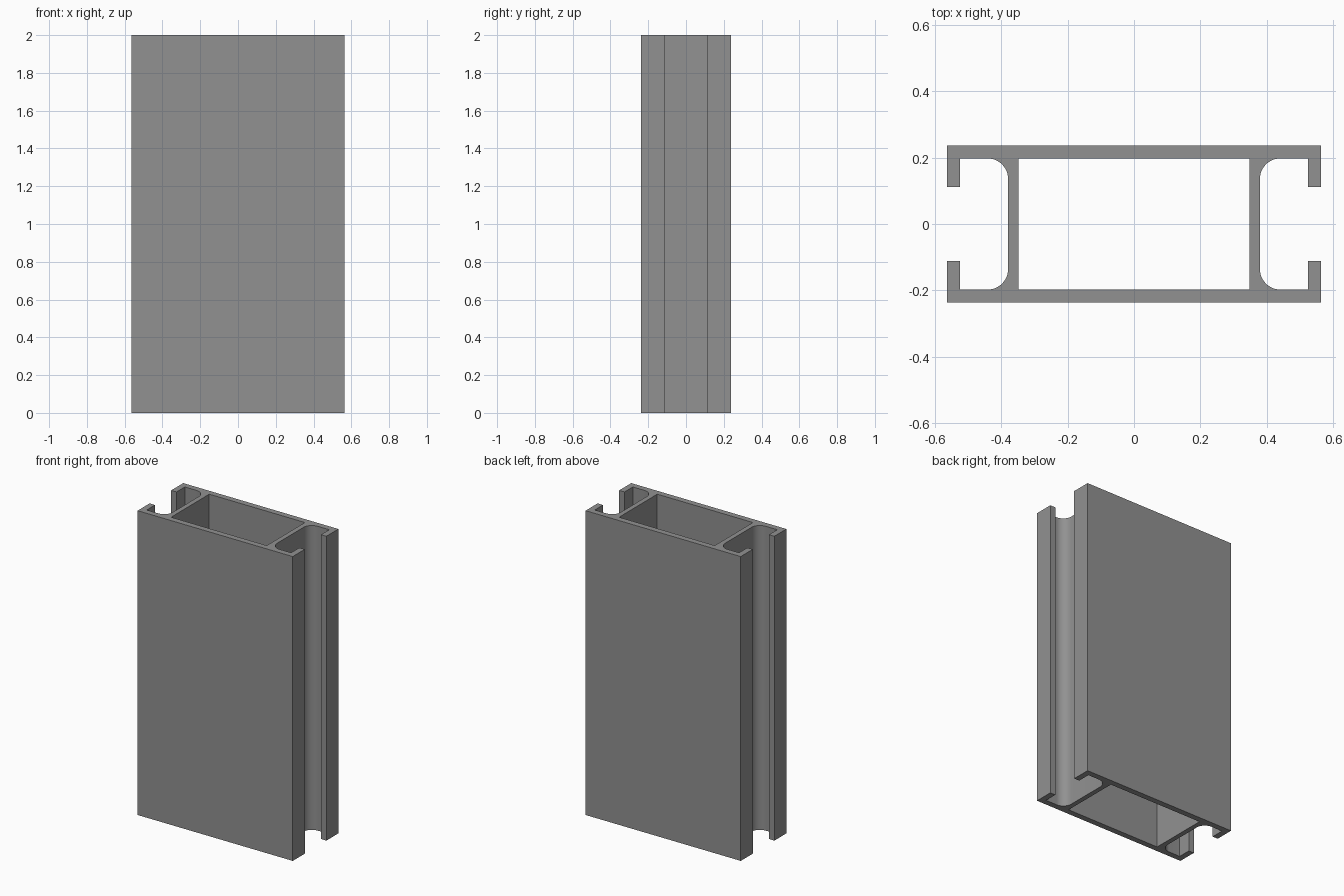
import bpy, bmesh
from math import sin, cos, pi

if "Cube" in bpy.data.objects:
    bpy.data.objects.remove(bpy.data.objects["Cube"])

HEIGHT = 2.0
W, H = 0.564, 0.237        # outer half sizes
INNER_Y = 0.198            # inside of the flanges
LIP_X, LIP_Y = 0.525, 0.112
WEB_OUT, WEB_IN = 0.38, 0.348
R, STEPS = 0.062, 12       # channel fillet


def mirror_y(pts):
    return pts + [(x, -y) for x, y in reversed(pts)]


# Right half of the outer outline, from top edge round the channel to bottom edge
fillet = [(WEB_OUT + R - R * sin(a), INNER_Y - R + R * cos(a))
          for a in (i * pi / 2 / STEPS for i in range(STEPS + 1))]
right = mirror_y([(W, H), (W, LIP_Y), (LIP_X, LIP_Y), (LIP_X, INNER_Y)] + fillet)
outer = right + [(-x, y) for x, y in reversed(right)]

# Rectangular central hollow
hollow = [(WEB_IN, INNER_Y), (WEB_IN, -INNER_Y), (-WEB_IN, -INNER_Y), (-WEB_IN, INNER_Y)]

# Fill the section and extrude it upward
bm = bmesh.new()
edges = []
for loop in (outer, hollow):
    vs = [bm.verts.new((x, y, 0)) for x, y in loop]
    edges += [bm.edges.new((vs[i - 1], vs[i])) for i in range(len(vs))]
bmesh.ops.triangle_fill(bm, edges=edges, use_beauty=True, use_dissolve=False, normal=(0, 0, 1))
ext = bmesh.ops.extrude_face_region(bm, geom=bm.faces[:], use_keep_orig=True)
bmesh.ops.translate(bm, vec=(0, 0, HEIGHT),
                    verts=[g for g in ext["geom"] if isinstance(g, bmesh.types.BMVert)])
bmesh.ops.recalc_face_normals(bm, faces=bm.faces[:])

mesh = bpy.data.meshes.new("extruded_profile")
bm.to_mesh(mesh)
bm.free()

# Dark grey metal
metal = bpy.data.materials.new("dark_grey_metal")
metal.diffuse_color = (0.286, 0.286, 0.286, 1)
metal.use_nodes = True
metal.node_tree.nodes["Principled BSDF"].inputs["Base Color"].default_value = metal.diffuse_color
mesh.materials.append(metal)

rail = bpy.data.objects.new("extruded_profile", mesh)
bpy.context.collection.objects.link(rail)
bpy.context.view_layer.objects.active = rail
rail.select_set(True)
bpy.ops.object.shade_smooth_by_angle(angle=pi / 6)
